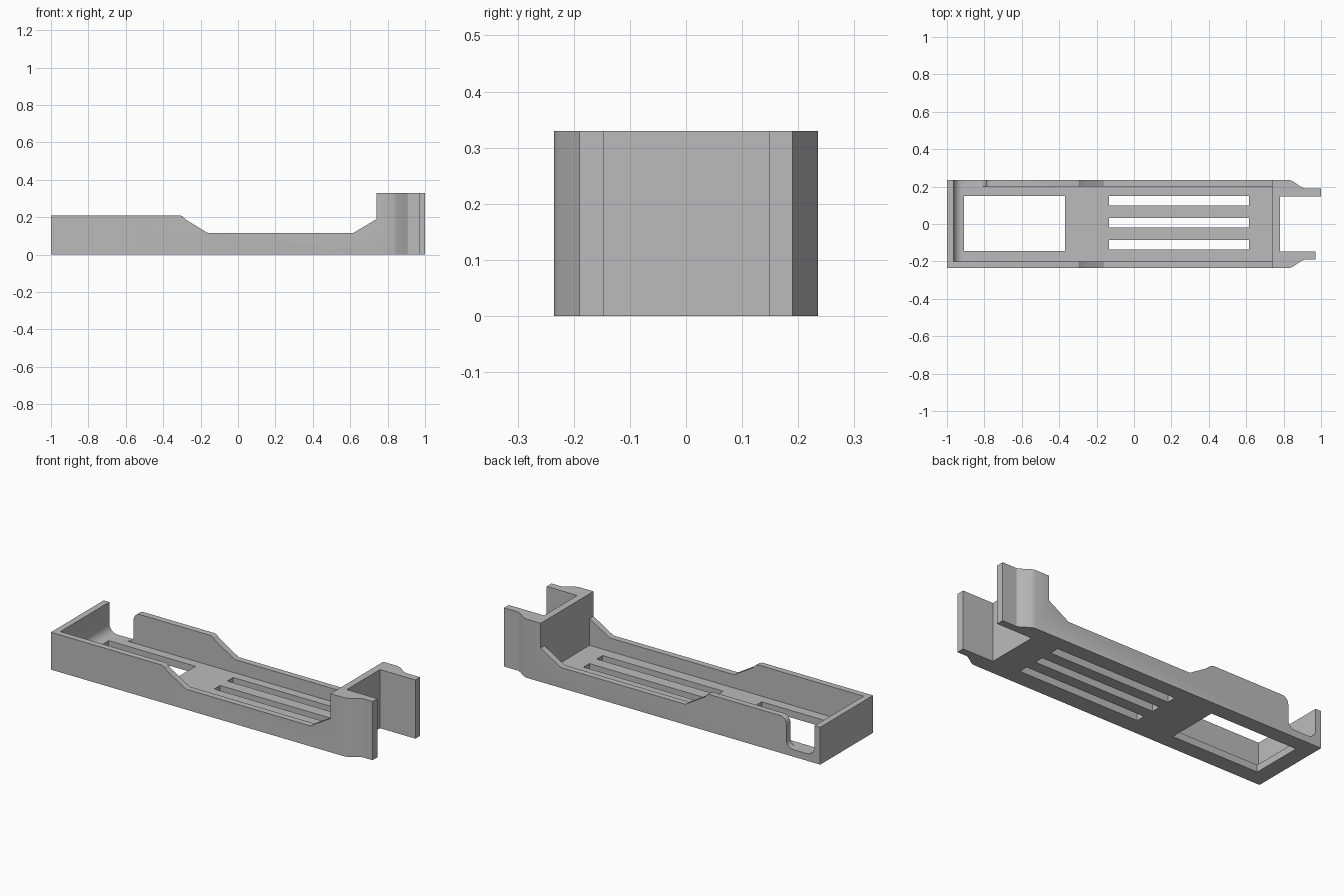
import bpy, bmesh, math
from mathutils import Vector

default = bpy.data.objects.get("Cube")
if default:
    bpy.data.objects.remove(default, do_unlink=True)

grey = bpy.data.materials.new("plain_grey")
grey.use_nodes = True
grey.diffuse_color = (0.5, 0.5, 0.5, 1)
grey.node_tree.nodes["Principled BSDF"].inputs["Base Color"].default_value = (0.5, 0.5, 0.5, 1)


def arc(cx, cz, r, a0, a1, n=8):
    """Points along an arc, angles in degrees."""
    angles = [math.radians(a0 + (a1 - a0) * i / n) for i in range(n + 1)]
    return [(cx + r * math.cos(a), cz + r * math.sin(a)) for a in angles]


def prism(name, outline, axis, lo, hi):
    """Extrude an outline along y (outline in x, z) or z (outline in x, y)."""
    def place(p, d):
        return (p[0], d, p[1]) if axis == "y" else (p[0], p[1], d)
    bm = bmesh.new()
    face = bm.faces.new([bm.verts.new(place(p, lo)) for p in outline])
    top = bmesh.ops.extrude_face_region(bm, geom=[face])["geom"]
    bmesh.ops.translate(bm, vec=Vector(place((0, 0), hi - lo)),
                        verts=[v for v in top if isinstance(v, bmesh.types.BMVert)])
    bmesh.ops.recalc_face_normals(bm, faces=bm.faces)
    mesh = bpy.data.meshes.new(name)
    bm.to_mesh(mesh)
    bm.free()
    mesh.materials.append(grey)
    obj = bpy.data.objects.new(name, mesh)
    bpy.context.collection.objects.link(obj)
    return obj


def rect(x0, x1, y0, y1):
    return [(x0, y0), (x1, y0), (x1, y1), (x0, y1)]


def combine(target, tool, operation="DIFFERENCE"):
    """Apply a boolean and discard the tool."""
    mod = target.modifiers.new(tool.name, "BOOLEAN")
    mod.operation, mod.solver, mod.object = operation, "EXACT", tool
    bpy.ops.object.select_all(action="DESELECT")
    bpy.context.view_layer.objects.active = target
    target.select_set(True)
    bpy.ops.object.modifier_apply(modifier=mod.name)
    bpy.data.objects.remove(tool, do_unlink=True)


FLOOR = 0.04

# Tray body: side profile crossed with the plan that holds the two end arms
side = [(-1.1, 0), (1.1, 0), (1.1, 0.33), (0.74, 0.33), (0.74, 0.19), (0.615, 0.115),
        (-0.16, 0.115), (-0.28, 0.188), (-0.293, 0.203), (-0.31, 0.21), (-1.1, 0.21)]
tray = prism("tray_body", side, "y", -0.5, 0.5)

shoulder = [(0.83, 0.235), (0.85, 0.228), (0.89, 0.2), (0.91, 0.19)]
plan = [(-1, -0.235)] + [(x, -y) for x, y in shoulder]
plan += [(0.97, -0.19), (0.97, -0.147), (0.78, -0.147), (0.78, 0.148), (1, 0.148), (1, 0.19)]
plan += shoulder[::-1] + [(-1, 0.235)]
combine(tray, prism("plan", plan, "z", -0.1, 0.5), "INTERSECT")

# Hollow interior with a rounded foot at the end wall
foot = arc(-0.915, FLOOR + 0.05, 0.05, 180, 270)
cavity = [(-0.965, 0.5)] + foot + [(0.74, FLOOR), (0.74, 0.5)]
combine(tray, prism("cavity", cavity, "y", -0.2, 0.2))

# Rounded notch in the back wall
notch = [(-0.965, 0.3)] + foot + arc(-0.83, FLOOR + 0.04, 0.04, 270, 360)
notch += arc(-0.75, 0.17, 0.04, 180, 90) + [(-0.75, 0.3)]
combine(tray, prism("notch", notch, "y", 0.19, 0.3))

# Floor opening and three long slots
openings = [rect(-0.91, -0.37, -0.145, 0.15)]
openings += [rect(-0.135, 0.615, y, y + 0.052) for y in (-0.137, -0.019, 0.098)]
for outline in openings:
    combine(tray, prism("opening", outline, "z", -0.1, 0.1))

bpy.ops.object.shade_smooth_by_angle(angle=math.radians(25))
